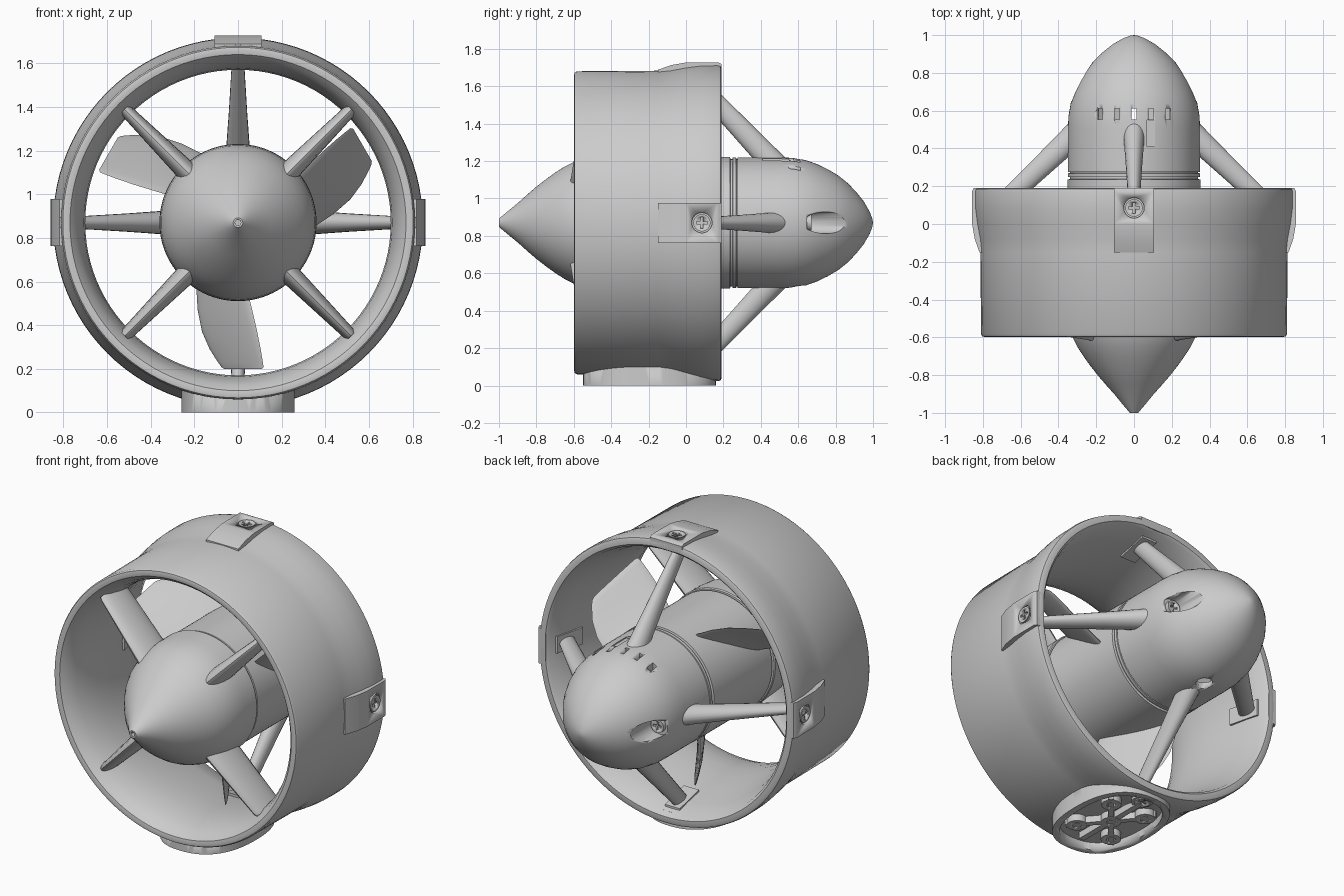
import bpy, bmesh
from math import pi, sin, cos, radians
from mathutils import Vector, Matrix

if "Cube" in bpy.data.objects:
    bpy.data.objects.remove(bpy.data.objects["Cube"])

C = 0.87  # height of the duct axis


def P(a, r, y, t=0.0):
    """Point at angle a about the axis: radius r, axial y, tangential t."""
    return Vector((r * cos(a) - t * sin(a), y, C + r * sin(a) + t * cos(a)))


def finish(bm, name, smooth=35):
    bmesh.ops.remove_doubles(bm, verts=bm.verts, dist=1e-5)
    bmesh.ops.recalc_face_normals(bm, faces=bm.faces)
    me = bpy.data.meshes.new(name)
    bm.to_mesh(me)
    bm.free()
    ob = bpy.data.objects.new(name, me)
    bpy.context.collection.objects.link(ob)
    select(ob)
    bpy.ops.object.shade_smooth_by_angle(angle=radians(smooth))
    return ob


def select(ob):
    bpy.ops.object.select_all(action='DESELECT')
    ob.select_set(True)
    bpy.context.view_layer.objects.active = ob


def lathe(name, prof, closed=False, n=96):
    bm = bmesh.new()
    rings = [[bm.verts.new(P(2 * pi * i / n, r, y)) for i in range(n)] for r, y in prof]
    m = len(prof)
    for k in range(m if closed else m - 1):
        A, B = rings[k], rings[(k + 1) % m]
        for i in range(n):
            j = (i + 1) % n
            bm.faces.new((A[i], A[j], B[j], B[i]))
    bmesh.ops.remove_doubles(bm, verts=bm.verts, dist=1e-5)
    return finish(bm, name)


def loft(name, a, sections, n=20, smooth=40):
    """Foil-section loft; each section is (r, t0, y0, t1, y1, thickness)."""
    bm = bmesh.new()
    rings = []
    for r, t0, y0, t1, y1, th in sections:
        d = Vector((t1 - t0, y1 - y0))
        nrm = Vector((-d.y, d.x)).normalized()
        ring = []
        for i in range(n):
            f = 2 * pi * i / n
            p = Vector((t0, y0)) + d * (1 - cos(f)) / 2 + nrm * th / 2 * sin(f)
            ring.append(bm.verts.new(P(a, r, p.y, p.x)))
        rings.append(ring)
    for A, B in zip(rings, rings[1:]):
        for i in range(n):
            j = (i + 1) % n
            bm.faces.new((A[i], A[j], B[j], B[i]))
    bm.faces.new(rings[0])
    bm.faces.new(rings[-1])
    return finish(bm, name, smooth)


def prism(name, pts, vec):
    bm = bmesh.new()
    f = bm.faces.new([bm.verts.new(p) for p in pts])
    ext = bmesh.ops.extrude_face_region(bm, geom=[f])['geom']
    bmesh.ops.translate(bm, verts=[v for v in ext if isinstance(v, bmesh.types.BMVert)], vec=vec)
    return finish(bm, name)


def box(name, size, loc, rot=None):
    bm = bmesh.new()
    bmesh.ops.create_cube(bm, size=1, matrix=Matrix.Translation(loc)
                          @ (rot or Matrix()) @ Matrix.Diagonal((*size, 1)))
    return finish(bm, name)


def cyl(name, r, depth, loc, d, n=32):
    q = Vector(d).to_track_quat('Z', 'Y').to_matrix().to_4x4()
    bm = bmesh.new()
    bmesh.ops.create_cone(bm, cap_ends=True, segments=n, radius1=r, radius2=r, depth=depth,
                          matrix=Matrix.Translation(loc) @ q)
    return finish(bm, name)


def cut(ob, cutters):
    for c in cutters:
        c.hide_render = True
        select(ob)
        m = ob.modifiers.new("cut", 'BOOLEAN')
        m.operation, m.object, m.solver = 'DIFFERENCE', c, 'EXACT'
        while ob.modifiers[0] != m:
            bpy.ops.object.modifier_apply(modifier=ob.modifiers[0].name)
        bpy.ops.object.modifier_apply(modifier=m.name)
        bpy.data.objects.remove(c)


def screw(name, loc, d, r=0.046):
    """Cross-head screw whose top is at loc, facing d."""
    d = Vector(d)
    q = d.to_track_quat('Z', 'Y').to_matrix().to_4x4()
    head = cyl(name, r, 0.04, loc - d * 0.02, d)
    cut(head, [box("cutter", s, loc, q) for s in
               ((r * 1.3, r * 0.3, 0.024), (r * 0.3, r * 1.3, 0.024))])


# Duct with rounded inlet and flared rear
lathe("duct", [(.79, -.598), (.803, -.595), (.81, -.583), (.813, -.15), (.82, -.08), (.835, .0),
               (.845, .08), (.847, .17), (.843, .185), (.832, .19), (.805, .19), (.79, .175),
               (.755, .05), (.725, -.1), (.706, -.23), (.70, -.35), (.706, -.43), (.722, -.51),
               (.745, -.565), (.77, -.594)], closed=True)

# Nose cone with a pin hole
nose = lathe("nose_cone", [(0, -1), (.022, -1), (.06, -.955), (.105, -.9), (.15, -.85), (.193, -.8),
                           (.232, -.75), (.268, -.7), (.3, -.65), (.325, -.6), (.342, -.55),
                           (.353, -.5), (.358, -.44), (.36, -.335), (.355, -.328), (0, -.328)])
cut(nose, [cyl("cutter", .013, .06, (0, -1, C), (0, 1, 0))])

# Rotor hub with seam grooves
lathe("rotor_hub", [(0, -.335), (.34, -.335), (.34, -.318), (.352, -.315), (.352, .235), (.34, .238),
                    (.34, .248), (.35, .25), (.35, .268), (.34, .27), (.34, .29), (0, .29)])

# Hollow tail housing with vents, screw recesses and a drain hole
tail = lathe("tail_housing", [(.35, .275), (.35, .5), (.347, .57), (.335, .64), (.314, .7),
                              (.285, .76), (.252, .815), (.212, .865), (.165, .91), (.115, .95),
                              (.06, .982), (.02, .997), (0, 1), (0, .635), (.312, .635), (.312, .275)],
             closed=True)
cutters = [box("cutter", (.026, .06, .16), (x, .582, C + .33)) for x in (-.18, -.09, 0, .09, .18)]
cutters += [box("cutter", (.04, .14, .1), (.09, .48, C + .375)),
            cyl("cutter", .046, .16, (0, .595, C - .33), (0, 0, 1))]
cutters += [cyl("cutter", .058, .4, (s * .283, .848, C), (0, 1, 0)) for s in (-1, 1)]
cut(tail, cutters)
for s, side in ((-1, "left"), (1, "right")):
    screw("tail_screw_" + side, Vector((s * .278, .672, C)), (0, 1, 0), .042)

# Front vanes on the diagonals
for i in range(4):
    loft(f"front_vane_{i}", pi / 4 + i * pi / 2,
         [(.3, 0, -.62, 0, -.36, .10), (.72, 0, -.57, 0, -.34, .06), (.735, 0, -.56, 0, -.34, .058)])

# Slanted rear struts with feet; screw pads on three sides
for i in range(4):
    a = i * pi / 2
    loft(f"rear_strut_{i}", a, [(.33, 0, .37, 0, .55, .11), (.5, 0, .22, 0, .376, .085),
                                (.79, 0, -.04, 0, .085, .05)])
    foot = prism(f"strut_foot_{i}", [P(a, r, y, -.05) for y, r in
                 ((-.05, .72), (.13, .765), (.13, .80), (-.05, .79))], P(a, 0, 0, .1) - P(a, 0, 0))
    if i == 3:
        continue
    n = P(a, 1, 0) - P(a, 0, 0)
    pad = prism(f"screw_pad_{i}", [P(a, r, y, -.107) for y, r in
                ((-.15, .80), (-.15, .818), (-.08, .843), (0, .857), (.172, .858), (.19, .848), (.19, .80))],
                P(a, 0, 0, .214) - P(a, 0, 0))
    cut(pad, [cyl("cutter", .054, .03, P(a, .858, .085), n)])
    screw(f"pad_screw_{i}", P(a, .855, .085), n)

# Three swept propeller blades
for i in range(3):
    loft(f"propeller_blade_{i}", radians(-90 + 120 * i),
         [(.30, -.19, .14, .04, -.22, .05), (.40, -.185, .13, .065, -.25, .042),
          (.50, -.165, .11, .088, -.27, .035), (.58, -.13, .08, .104, -.28, .029),
          (.64, -.092, .04, .114, -.285, .024), (.663, -.075, .02, .117, -.285, .02),
          (.672, -.062, .0, .108, -.275, .012)])


# Mounting foot with pocketed underside
def oval(hx, hy, z, n=64):
    pts = []
    for i in range(n):
        c, s = cos(2 * pi * i / n), sin(2 * pi * i / n)
        k = (abs(c) ** 2.4 + abs(s) ** 2.4) ** (-1 / 2.4)
        pts.append(Vector((hx * k * c, -.195 + hy * k * s, z)))
    return pts


base = prism("mounting_foot", oval(.26, .355, 0), (0, 0, .16))
cut(base, [cyl("cutter", .785, 1.2, (0, -.2, C), (0, 1, 0), 96),
           prism("cutter", oval(.222, .315, -.05), (0, 0, .095))])
for k, ang in enumerate((-50, 50, 90)):
    box(f"foot_rib_{k}", (.5, .035, .05), (0, -.195, .031), Matrix.Rotation(radians(ang), 4, 'Z'))
for k, (x, y) in enumerate([(sx * .12, -.195 + sy * .145) for sx in (-1, 1) for sy in (-1, 1)] + [(0, -.195)]):
    boss = cyl(f"foot_boss_{k}", .055, .05, (x, y, .029), (0, 0, 1))
    cut(boss, [cyl("cutter", .024, .06, (x, y, 0), (0, 0, 1))])
cyl("foot_screw_boss", .06, .04, (0, .07, .034), (0, 0, 1))
screw("foot_screw", Vector((0, .07, .008)), (0, 0, -1))
